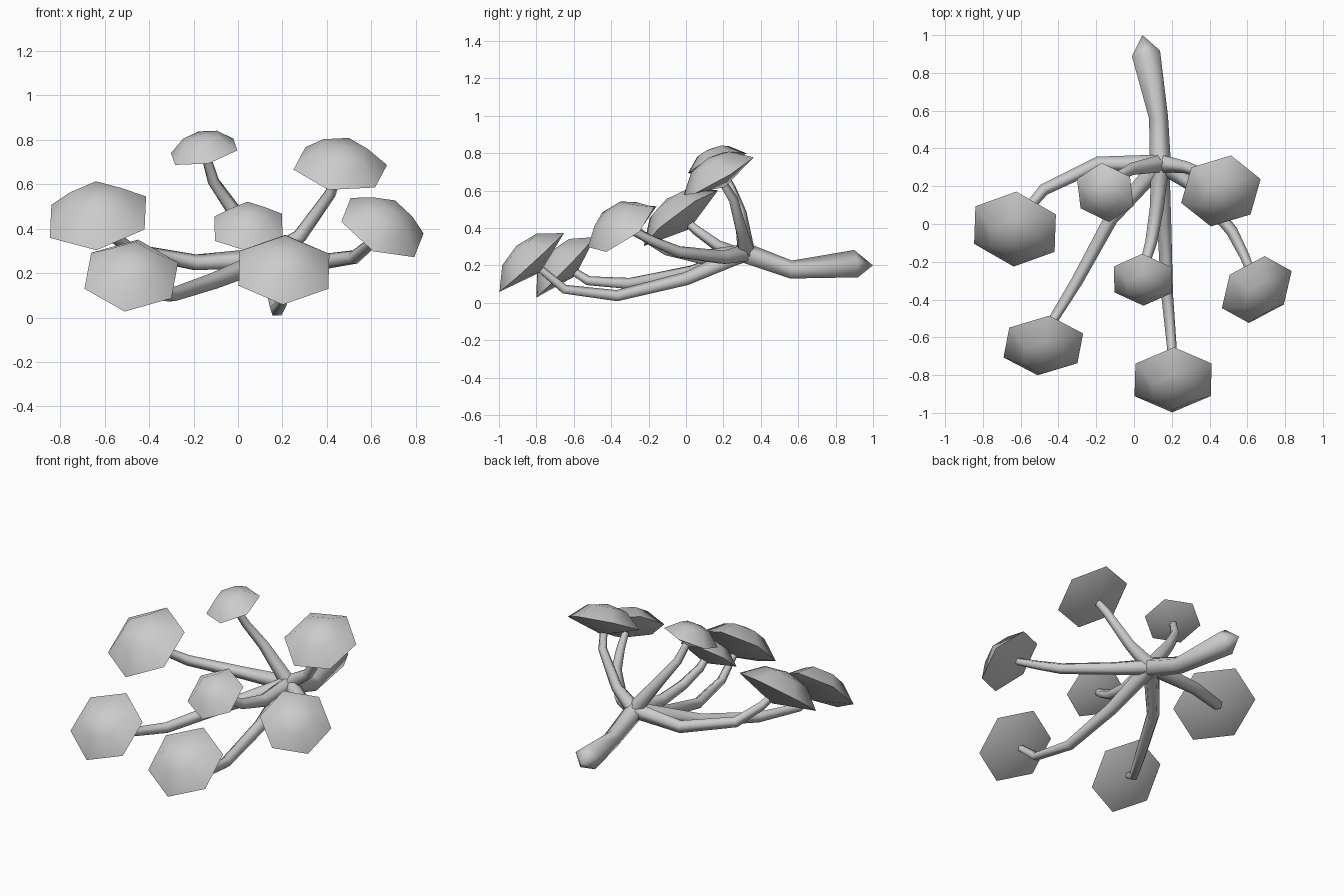
import bpy, bmesh, math
from mathutils import Vector

if "Cube" in bpy.data.objects:
    bpy.data.objects.remove(bpy.data.objects["Cube"])

grey = bpy.data.materials.new("light grey")
grey.diffuse_color = (0.6, 0.6, 0.6, 1)
grey.use_nodes = True
grey.node_tree.nodes["Principled BSDF"].inputs["Base Color"].default_value = grey.diffuse_color


def finish(bm, name, angle):
    bmesh.ops.recalc_face_normals(bm, faces=bm.faces)
    me = bpy.data.meshes.new(name)
    bm.to_mesh(me)
    bm.free()
    me.materials.append(grey)
    ob = bpy.data.objects.new(name, me)
    bpy.context.collection.objects.link(ob)
    bpy.ops.object.select_all(action='DESELECT')
    ob.select_set(True)
    bpy.context.view_layer.objects.active = ob
    bpy.ops.object.shade_smooth_by_angle(angle=math.radians(angle))


def ring(bm, c, a, b, r, n):
    return [bm.verts.new(c + r * (math.cos(t) * a + math.sin(t) * b))
            for t in (2 * math.pi * i / n for i in range(n))]


def bridge(bm, p, q):
    n = len(p)
    for i in range(n):
        bm.faces.new((p[i], p[(i + 1) % n], q[(i + 1) % n], q[i]))


def fan(bm, p, tip):
    t = bm.verts.new(tip)
    for i in range(len(p)):
        bm.faces.new((p[i], p[(i + 1) % len(p)], t))


def cap_axes(u, v):
    # u and v are offsets from the centre to two neighbouring rim corners
    u, v = Vector(u), Vector(v)
    r = (u.length + v.length) / 2
    n = u.cross(v).normalized()
    if n.z < 0:
        n = -n
    a = u.normalized()
    return a, n.cross(a), n, r


def cap(name, c, u, v):
    # six-sided dome with a shallow conical underside
    a, b, n, r = cap_axes(u, v)
    bm = bmesh.new()
    rim = ring(bm, c, a, b, r, 6)
    mid = ring(bm, c + n * r * 0.41, a, b, r * 0.54, 6)
    bridge(bm, rim, mid)
    fan(bm, mid, c + n * r * 0.52)
    fan(bm, rim, c - n * r * 0.3)
    finish(bm, name, 50)


def tube(name, pts, radii, tip=None, sides=5):
    # tapered low-poly tube along a path
    pts = [Vector(p) for p in pts]
    bm = bmesh.new()
    prev = None
    side = Vector((0, 0, 1))
    for i, p in enumerate(pts):
        d = (pts[min(i + 1, len(pts) - 1)] - pts[max(i - 1, 0)]).normalized()
        side = (side - d * side.dot(d)).normalized()
        cur = ring(bm, p, side, d.cross(side), radii[i], sides)
        if prev:
            bridge(bm, prev, cur)
        else:
            bm.faces.new(cur)
        prev = cur
    if tip:
        fan(bm, prev, Vector(tip))
    else:
        bm.faces.new(prev)
    finish(bm, name, 80)


hub = (0.14, 0.32, 0.265)

# cap centre, two rim corner offsets, stem path between hub and cap
mushrooms = {
    "high_left": ((-.152, .167, .746), (.149, -.072, .006), (.002, -.157, -.057),
                  [(-.02, .29, .48), (-.11, .24, .61)]),
    "high_right": ((.46, .175, .676), (.204, .061, .01), (.177, -.112, -.086),
                   [(.28, .30, .365), (.415, .25, .555)]),
    "left": ((-.63, -.027, .452), (-.007, -.2, -.15), (.21, -.117, -.053),
             [(-.19, .32, .245), (-.48, .18, .30), (-.58, .06, .385)]),
    "right": ((.65, -.347, .405), (.183, .097, -.026), (.146, -.078, -.134),
              [(.32, .20, .24), (.52, -.04, .27), (.59, -.18, .33)]),
    "middle": ((.047, -.295, .406), (.153, -.07, -.048), (0, -.138, -.11),
               [(.12, .08, .24), (.09, -.1, .28), (.055, -.22, .35)]),
    "front_left": ((-.48, -.643, .189), (.03, .156, .16), (.208, .072, .068),
                   [(-.12, .03, .16), (-.30, -.30, .10), (-.435, -.52, .115)]),
    "front_right": ((.207, -.825, .215), (.005, .17, .155), (.205, .09, .075),
                    [(.16, .0, .125), (.175, -.37, .035), (.2, -.65, .07)]),
}
for key, (c, u, v, path) in mushrooms.items():
    c = Vector(c)
    n = cap_axes(u, v)[2]
    cap("cap_" + key, c, u, v)
    pts = [hub] + path + [c + n * 0.02]
    radii = [.05, .039, .033, .027, .02] if len(path) == 3 else [.05, .034, .027, .02]
    tube("stem_" + key, pts, radii)

# thick pointed root at the back
tube("root", [(.14, .29, .27), (.13, .56, .173), (.062, .905, .202)],
     [.06, .053, .08], tip=(.045, 1.0, .2))
